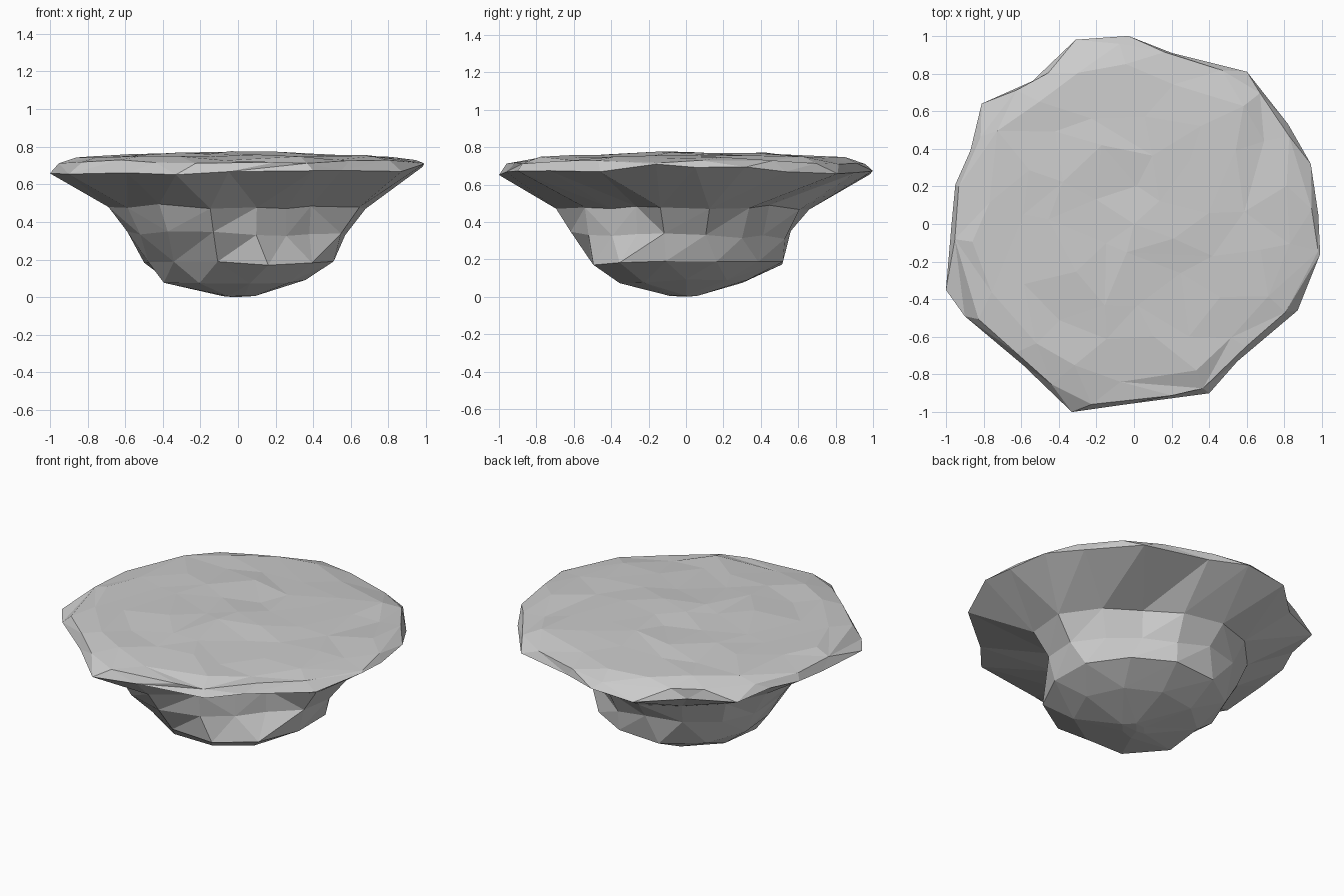
import bpy, bmesh, math, random
from mathutils import Vector

if "Cube" in bpy.data.objects:
    bpy.data.objects.remove(bpy.data.objects["Cube"])

random.seed(4)
bm = bmesh.new()

# Plan outline of the rim, counter-clockwise from +x
OUTLINE = [(.98, .05), (.94, .32), (.82, .53), (.6, .81), (.2, .91), (-.03, 1), (-.31, .98),
           (-.54, .76), (-.81, .64), (-.87, .39), (-.95, .21), (-.97, 0), (-1, -.35),
           (-.9, -.49), (-.59, -.75), (-.33, -1), (-.05, -.96), (.4, -.9), (.55, -.73),
           (.87, -.46), (.99, -.16)]


def outline_radius(a):
    """Distance from the centre to the outline in direction a."""
    d = Vector((math.cos(a), math.sin(a)))
    for p, q in zip(OUTLINE, OUTLINE[1:] + OUTLINE[:1]):
        p, e = Vector(p), Vector(q) - Vector(p)
        den = d.cross(e)
        if abs(den) > 1e-9:
            r, t = p.cross(e) / den, p.cross(d) / den
            if r > 0 and -1e-6 <= t <= 1 + 1e-6:
                return r
    return 0.95


def angle(v):
    return math.atan2(v.co.y, v.co.x) % math.tau


def ring(points):
    return sorted((bm.verts.new(p) for p in points), key=angle)


def radial(radii, z, jz=0.0, start=0.0):
    n = len(radii)
    pts = []
    for i, r in enumerate(radii):
        a = math.radians(start) + i * math.tau / n
        pts.append((r * math.cos(a), r * math.sin(a), z + random.uniform(-jz, jz)))
    return ring(pts)


def top_ring(n, scale, z, js, jz):
    pts = []
    for i in range(n):
        a = (i + .5 + random.uniform(-.25, .25)) * math.tau / n
        r = outline_radius(a) * (scale + random.uniform(-js, js))
        pts.append((r * math.cos(a), r * math.sin(a), z + random.uniform(-jz, jz)))
    return ring(pts)


def stitch(a, b):
    """Triangle strip between two rings, advancing by angle."""
    i = j = 0
    na, nb = len(a), len(b)
    ang = lambda r, k: angle(r[k % len(r)]) + math.tau * (k // len(r))
    while i < na or j < nb:
        if j == nb or (i < na and ang(a, i + 1) <= ang(b, j + 1)):
            bm.faces.new((a[i % na], a[(i + 1) % na], b[j % nb]))
            i += 1
        else:
            bm.faces.new((a[i % na], b[(j + 1) % nb], b[j % nb]))
            j += 1


def cap(r, co):
    c = bm.verts.new(co)
    for k in range(len(r)):
        bm.faces.new((r[k], r[(k + 1) % len(r)], c))


# Rocky underside: bowl, recessed wall (cut back on the right-hand sides), neck
tip = radial([.09, .07, .06, .08, .1, .07], .008, .004)
bowl = radial([.36, .34, .33, .35, .39, .42, .41, .36, .35], .082, .012)
belly = radial([.52, .53, .52, .53, .54, .53, .51, .5, .51, .52, .52, .53], .18, .012, -12)
waist = radial([.56, .58, .55, .5, .54, .57, .6, .6, .58, .6, .62, .66, .63, .53, .47, .46],
               .33, .025, -12)
neck = radial([.66, .69, .62, .54, .62, .67, .67, .66, .68, .70, .70, .74, .71, .55, .47, .47],
              .48, .015, -12)

# Rim edge and uneven, nearly flat top
rim = ring([(x, y, .66 + (.035 if x > .9 else 0) + random.uniform(-.01, .015))
            for x, y in OUTLINE])
edge = top_ring(20, .975, .718, .015, .012)
shoulder = top_ring(18, .84, .738, .04, .014)
plateau = [top_ring(n, s, z, .05, .010) for n, s, z in
           ((15, .65, .752), (11, .43, .762), (6, .2, .767))]

rings = [tip, bowl, belly, waist, neck, rim, edge, shoulder] + plateau
for lower, upper in zip(rings, rings[1:]):
    stitch(lower, upper)
cap(tip, (-.02, 0, 0))
cap(rings[-1], (0, 0, .775))

bmesh.ops.recalc_face_normals(bm, faces=bm.faces)
mesh = bpy.data.meshes.new("floating_rock")
bm.to_mesh(mesh)
bm.free()
bpy.context.collection.objects.link(bpy.data.objects.new("floating_rock", mesh))
